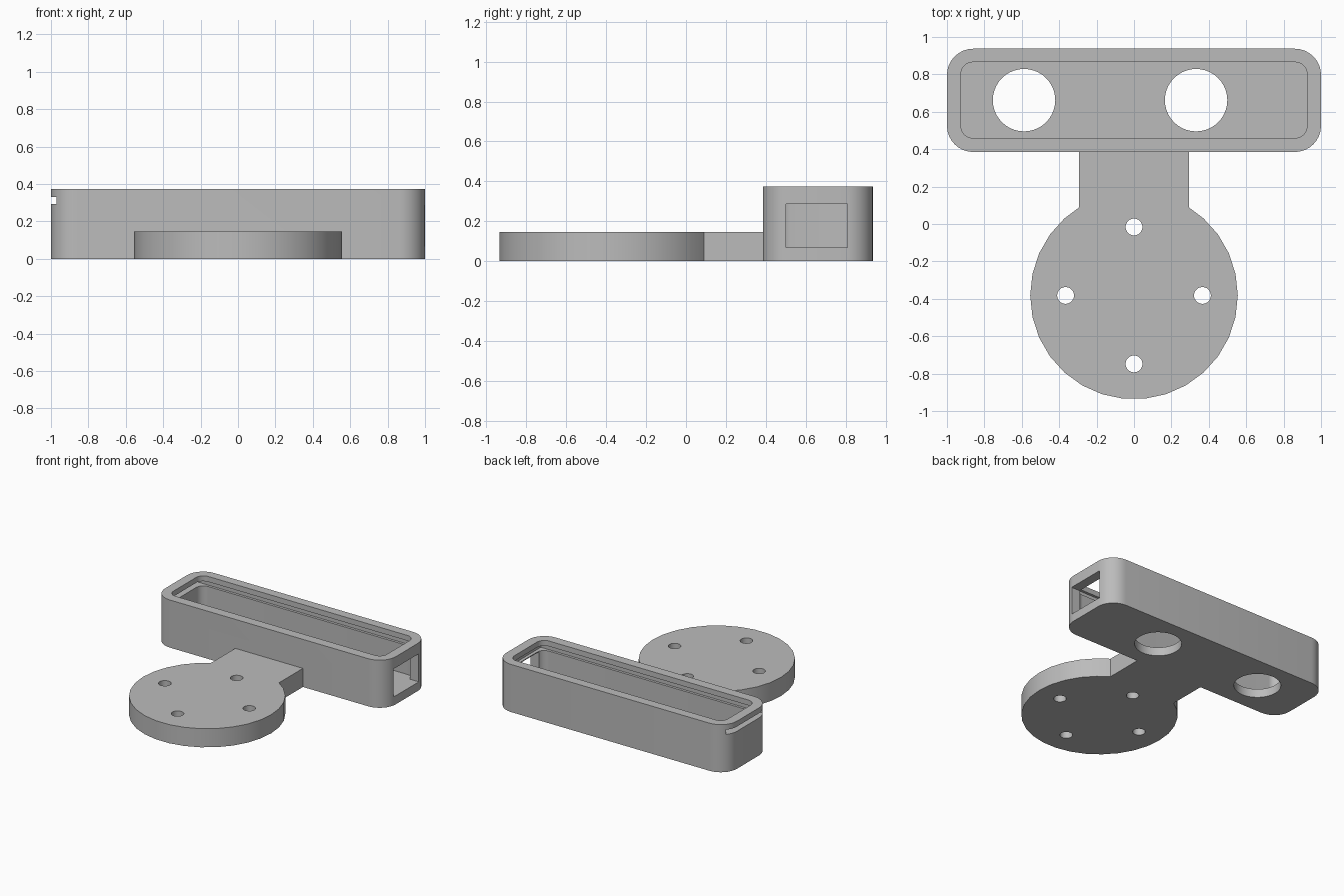
import bpy
import bmesh
import math

if "Cube" in bpy.data.objects:
    bpy.data.objects.remove(bpy.data.objects["Cube"], do_unlink=True)

grey = bpy.data.materials.new("plain grey")
grey.use_nodes = True
grey.diffuse_color = (0.5, 0.5, 0.5, 1)
grey.node_tree.nodes["Principled BSDF"].inputs["Base Color"].default_value = (0.5, 0.5, 0.5, 1)


def prism(name, outline, z0, z1):
    """Extrude a flat counter-clockwise outline from z0 to z1."""
    bm = bmesh.new()
    low = [bm.verts.new((x, y, z0)) for x, y in outline]
    high = [bm.verts.new((x, y, z1)) for x, y in outline]
    bm.faces.new(low[::-1])
    bm.faces.new(high)
    n = len(outline)
    for i in range(n):
        j = (i + 1) % n
        bm.faces.new((low[i], low[j], high[j], high[i]))
    mesh = bpy.data.meshes.new(name)
    bm.to_mesh(mesh)
    bm.free()
    mesh.materials.append(grey)
    obj = bpy.data.objects.new(name, mesh)
    bpy.context.collection.objects.link(obj)
    return obj


def arc(cx, cy, r, start, end, steps):
    angles = [math.radians(start + (end - start) * i / steps) for i in range(steps + 1)]
    return [(cx + r * math.cos(a), cy + r * math.sin(a)) for a in angles]


def circle(cx, cy, r, steps):
    return arc(cx, cy, r, 0, 360, steps)[:-1]


def rounded(x0, x1, y0, y1, r, steps=8):
    corners = [(x1 - r, y1 - r), (x0 + r, y1 - r), (x0 + r, y0 + r), (x1 - r, y0 + r)]
    return [p for i, (x, y) in enumerate(corners)
            for p in arc(x, y, r, 90 * i, 90 * i + 90, steps)]


def rectangle(x0, x1, y0, y1):
    return [(x0, y0), (x1, y0), (x1, y1), (x0, y1)]


def combine(target, tool, operation):
    """Apply a boolean and throw the tool away."""
    tool.hide_render = True
    mod = target.modifiers.new(operation, "BOOLEAN")
    mod.operation = operation
    mod.solver = "EXACT"
    mod.object = tool
    bpy.ops.object.select_all(action="DESELECT")
    bpy.context.view_layer.objects.active = target
    target.select_set(True)
    bpy.ops.object.modifier_apply(modifier=mod.name)
    bpy.data.objects.remove(tool, do_unlink=True)


BACK, FRONT, HEIGHT = 0.937, 0.385, 0.373
DISC_Y, DISC_R, NECK = -0.382, 0.555, 0.293
FLOOR = 0.067

# Sensor housing with rounded corners
holder = prism("sensor_holder", rounded(-1, 1, FRONT, BACK, 0.14), 0, HEIGHT)

# Round mounting plate with its neck, joined to the housing
joint = DISC_Y + math.sqrt(DISC_R ** 2 - NECK ** 2)
outline = [(NECK, joint), (NECK, FRONT + 0.03), (-NECK, FRONT + 0.03), (-NECK, joint)]
outline += arc(0, DISC_Y, DISC_R, 132, 408, 23)
combine(holder, prism("mounting_plate", outline, 0, 0.146), "UNION")

# Open cavity
combine(holder, prism("cavity", rounded(-0.925, 0.925, 0.46, 0.865, 0.062), FLOOR, 0.5), "DIFFERENCE")

# Sliding lid groove, open at the right end
combine(holder, prism("lid_groove", rectangle(-1.1, 0.95, 0.44, 0.885), 0.294, 0.331), "DIFFERENCE")

# Cable window in the left end
combine(holder, prism("cable_window", rectangle(0.85, 1.1, 0.502, 0.81), FLOOR, 0.287), "DIFFERENCE")

# Two large sensor holes in the floor
for x in (-0.588, 0.332):
    combine(holder, prism("sensor_hole", circle(x, 0.662, 0.167, 40), -0.1, 0.2), "DIFFERENCE")

# Four screw holes around the plate
for x, y in circle(0, DISC_Y, 0.366, 4):
    combine(holder, prism("screw_hole", circle(x, y, 0.045, 30), -0.1, 0.25), "DIFFERENCE")

bpy.ops.object.select_all(action="DESELECT")
bpy.context.view_layer.objects.active = holder
holder.select_set(True)
bpy.ops.object.shade_smooth_by_angle(angle=math.radians(30))
